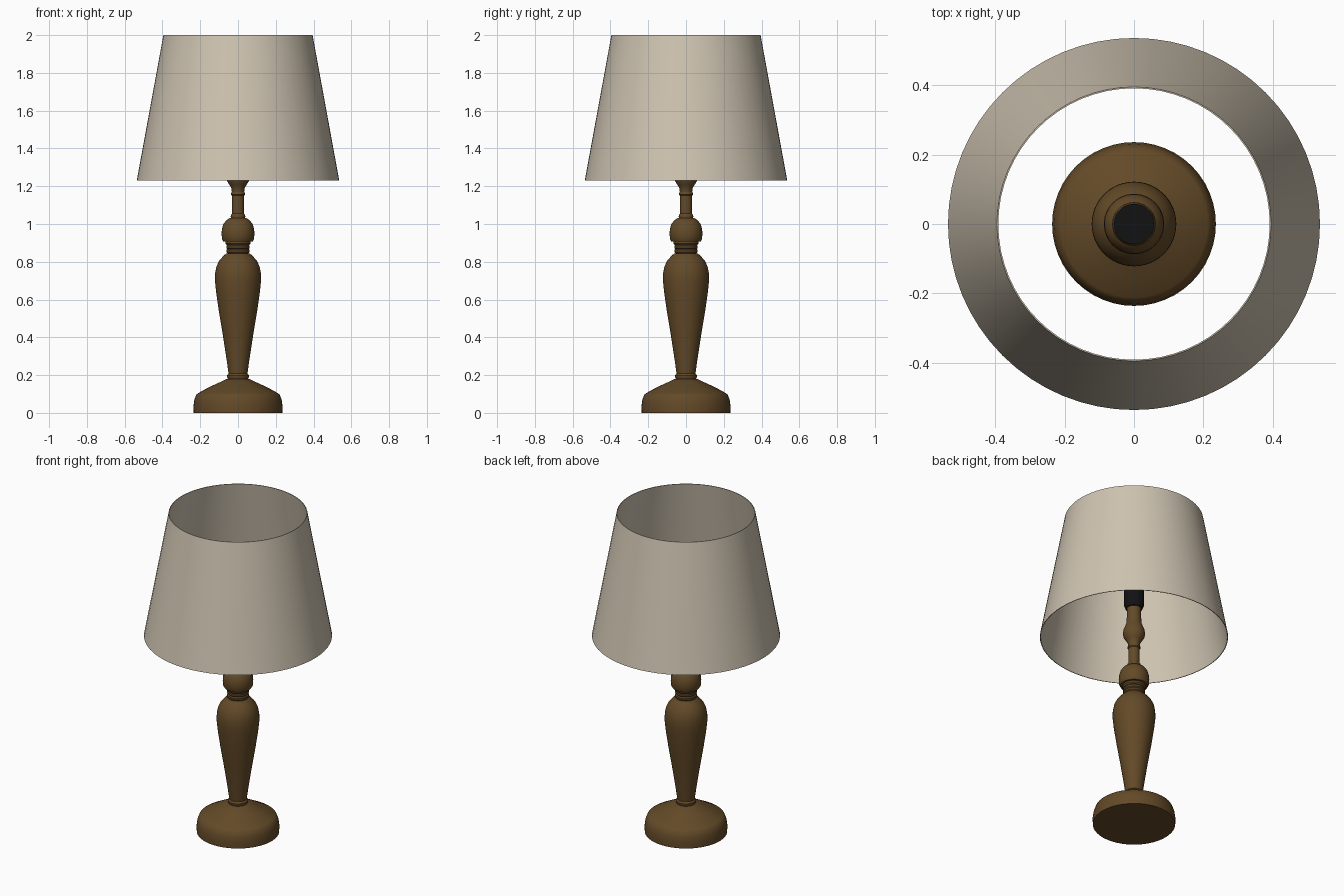
import bpy, bmesh, math

cube = bpy.data.objects.get("Cube")
if cube:
    bpy.data.objects.remove(cube, do_unlink=True)


def material(name, colour, roughness):
    mat = bpy.data.materials.new(name)
    mat.use_nodes = True
    mat.diffuse_color = (*colour, 1)
    bsdf = mat.node_tree.nodes["Principled BSDF"]
    bsdf.inputs["Base Color"].default_value = (*colour, 1)
    bsdf.inputs["Roughness"].default_value = roughness
    return mat


def turned(name, profile, mat, segments=48, closed=False, angle=35):
    """Spin a (radius, height) profile around the z axis."""
    bm = bmesh.new()
    verts = [bm.verts.new((r, 0, z)) for r, z in profile]
    pairs = list(zip(verts, verts[1:]))
    if closed:
        pairs.append((verts[-1], verts[0]))
    edges = [bm.edges.new(p) for p in pairs]
    bmesh.ops.spin(bm, geom=verts + edges, cent=(0, 0, 0), axis=(0, 0, 1),
                   angle=math.tau, steps=segments, use_duplicate=False)
    bmesh.ops.remove_doubles(bm, verts=bm.verts, dist=0.0002)
    bmesh.ops.recalc_face_normals(bm, faces=bm.faces)
    mesh = bpy.data.meshes.new(name)
    bm.to_mesh(mesh)
    bm.free()
    mesh.materials.append(mat)
    obj = bpy.data.objects.new(name, mesh)
    bpy.context.collection.objects.link(obj)
    bpy.ops.object.select_all(action="DESELECT")
    obj.select_set(True)
    bpy.context.view_layer.objects.active = obj
    bpy.ops.object.shade_smooth_by_angle(angle=math.radians(angle))
    return obj


wood = material("brown wood", (0.125, 0.068, 0.021), 0.5)
fabric = material("cream fabric", (0.62, 0.55, 0.44), 0.9)
black = material("black plastic", (0.006, 0.006, 0.007), 0.5)

# Weighted foot with a stepped shoulder
turned("base", [(0, 0), (0.235, 0), (0.236, 0.035), (0.231, 0.07),
                (0.22, 0.098), (0.212, 0.104), (0.15, 0.138),
                (0.09, 0.165), (0.06, 0.18), (0, 0.185)], wood)

# Collar between foot and body
turned("base_collar", [(0, 0.178), (0.052, 0.178), (0.058, 0.188),
                       (0.058, 0.198), (0.05, 0.208), (0, 0.208)], wood)

# Tapered vase-shaped body
turned("body", [(0, 0.2), (0.049, 0.2), (0.06, 0.28), (0.08, 0.41),
                (0.1, 0.53), (0.116, 0.64), (0.122, 0.7), (0.121, 0.74),
                (0.114, 0.775), (0.1, 0.805), (0.08, 0.828),
                (0.062, 0.845), (0, 0.845)], wood)

# Stacked neck rings
for i, (z, r) in enumerate([(0.857, 0.062), (0.879, 0.062), (0.902, 0.067)]):
    turned(f"neck_ring_{i + 1}", [(0, z - 0.013), (r - 0.007, z - 0.013),
                                  (r, z - 0.005), (r, z + 0.005),
                                  (r - 0.007, z + 0.013), (0, z + 0.013)], wood)

# Rounded knob
turned("knob", [(0, 0.908), (0.078, 0.908), (0.085, 0.922), (0.087, 0.95),
                (0.085, 0.975), (0.077, 1.0), (0.062, 1.02),
                (0.042, 1.033), (0, 1.033)], wood)

# Slim stem with beads, upper bulb and neck
turned("stem", [(0, 1.03), (0.037, 1.03), (0.039, 1.04), (0.037, 1.05),
                (0.032, 1.055), (0.032, 1.15), (0.036, 1.155),
                (0.036, 1.165), (0.033, 1.17), (0.035, 1.19),
                (0.045, 1.207), (0.06, 1.23), (0.063, 1.25),
                (0.06, 1.275), (0.05, 1.3), (0.043, 1.32),
                (0.041, 1.36), (0.041, 1.42), (0, 1.42)], wood)

# Bulb holder
turned("socket", [(0, 1.415), (0.048, 1.415), (0.058, 1.44),
                  (0.058, 1.57), (0, 1.57)], black)

# Thin open lampshade
turned("lampshade", [(0.536, 1.23), (0.395, 2.0), (0.391, 2.0),
                     (0.532, 1.23)], fabric, segments=64, closed=True)
